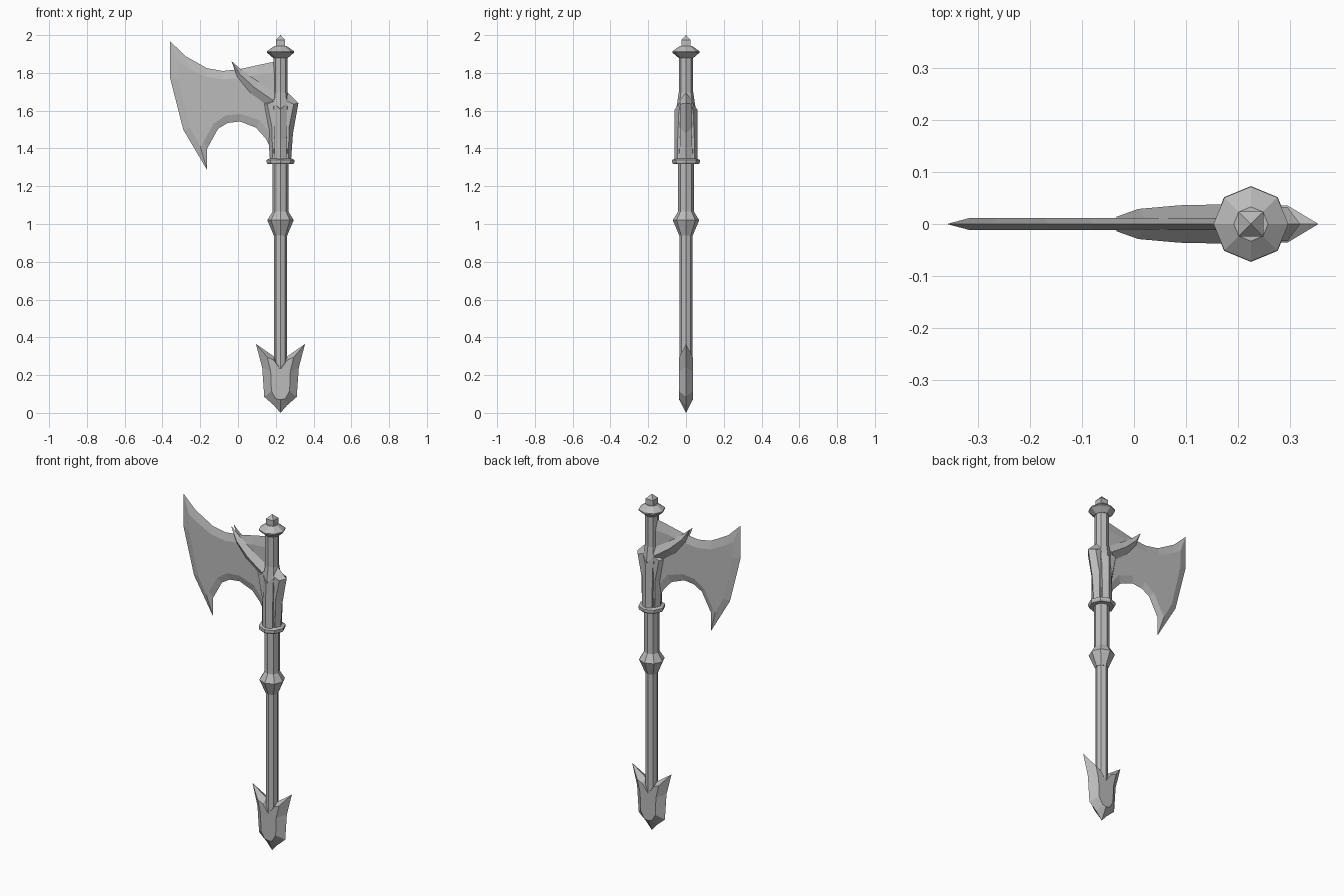
import bpy, bmesh, math
from mathutils import Matrix

cube = bpy.data.objects.get("Cube")
if cube:
    bpy.data.objects.remove(cube)

AXIS = 0.225  # x of the shaft

steel = bpy.data.materials.new("grey steel")
steel.use_nodes = True
GREY = (0.5, 0.5, 0.5, 1)
steel.diffuse_color = GREY
steel.node_tree.nodes["Principled BSDF"].inputs["Base Color"].default_value = GREY


def finish(name, bm, matrix=Matrix()):
    bmesh.ops.transform(bm, matrix=matrix, verts=bm.verts)
    bmesh.ops.recalc_face_normals(bm, faces=bm.faces)
    mesh = bpy.data.meshes.new(name)
    bm.to_mesh(mesh)
    bm.free()
    mesh.materials.append(steel)
    obj = bpy.data.objects.new(name, mesh)
    bpy.context.collection.objects.link(obj)
    return obj


def loft(name, rings, matrix=Matrix()):
    """Join equal rings of points with quads and cap both ends."""
    bm = bmesh.new()
    loops = [[bm.verts.new(p) for p in ring] for ring in rings]
    n = len(loops[0])
    for a, b in zip(loops, loops[1:]):
        for i in range(n):
            j = (i + 1) % n
            bm.faces.new((a[i], a[j], b[j], b[i]))
    bm.faces.new(loops[0])
    bm.faces.new(loops[-1])
    return finish(name, bm, matrix)


def turned(name, profile, sides=8, turn=0.0):
    rings = [[(r * math.cos(turn + math.tau * i / sides),
               r * math.sin(turn + math.tau * i / sides), z)
              for i in range(sides)] for r, z in profile]
    return loft(name, rings, Matrix.Translation((AXIS, 0, 0)))


def bevelled_plate(name, outer, inner, half, matrix=Matrix()):
    """Plate with a sharp rim in its middle plane and flat cheeks."""
    return loft(name, [[(x, -half, z) for x, z in inner],
                       [(x, 0, z) for x, z in outer],
                       [(x, half, z) for x, z in inner]], matrix)


# Shaft and its turned rings
turned("shaft", [(0.034, 0.1), (0.034, 0.96)])
turned("grip_knob", [(0.036, 0.94), (0.07, 1.02), (0.042, 1.065)])
turned("upper_shaft", [(0.042, 1.04), (0.042, 1.33)])
turned("socket_collar", [(0.068, 1.317), (0.073, 1.325), (0.073, 1.34), (0.055, 1.348)])
turned("socket_core", [(0.052, 1.34), (0.045, 1.5), (0.05, 1.62), (0.038, 1.7), (0.038, 1.89)])
turned("top_cap", [(0.04, 1.88), (0.072, 1.907), (0.072, 1.914), (0.033, 1.942)])
turned("finial", [(0.034, 1.935), (0.034, 1.975), (0.001, 2.0)], 4, math.pi / 4)

# Axe blade
blade_rim = [(0.21, 1.863), (0.10, 1.84), (0.01, 1.82), (-0.08, 1.81), (-0.165, 1.825),
             (-0.28, 1.89), (-0.36, 1.968), (-0.36, 1.775), (-0.29, 1.50), (-0.163, 1.285),
             (-0.163, 1.40), (-0.105, 1.505), (-0.055, 1.535), (0.01, 1.543),
             (0.095, 1.51), (0.145, 1.455), (0.20, 1.35)]
blade_cheek = [(0.21, 1.80), (0.10, 1.79), (0.01, 1.775), (-0.08, 1.765), (-0.17, 1.78),
               (-0.26, 1.825), (-0.315, 1.86), (-0.315, 1.765), (-0.255, 1.51), (-0.20, 1.41),
               (-0.185, 1.43), (-0.13, 1.53), (-0.065, 1.575), (0.015, 1.583),
               (0.115, 1.55), (0.17, 1.48), (0.21, 1.38)]
bevelled_plate("axe_blade", blade_rim, blade_cheek, 0.012)

# Ribs round the socket: long on the two sides, shallow front and back
side_rim = [(0, 1.34), (0.056, 1.34), (0.066, 1.48), (0.095, 1.64), (0.033, 1.70), (0, 1.70)]
side_cheek = [(0, 1.34), (0.042, 1.34), (0.045, 1.51), (0.07, 1.635), (0.033, 1.65), (0, 1.65)]
front_rim = [(0, 1.34), (0.062, 1.34), (0.061, 1.45), (0.06, 1.605), (0.033, 1.61), (0, 1.61)]
front_cheek = [(0, 1.34), (0.046, 1.34), (0.044, 1.45), (0.036, 1.64), (0.03, 1.64), (0, 1.64)]
for i, side in enumerate(("left", "back", "right", "front")):
    rim, cheek = (front_rim, front_cheek) if i % 2 else (side_rim, side_cheek)
    place = Matrix.Translation((AXIS, 0, 0)) @ Matrix.Rotation(i * math.pi / 2, 4, "Z")
    bevelled_plate(side + "_socket_rib", rim, cheek, 0.033, place)

# Curved horns hugging both cheeks of the blade: top, bottom, outward reach
horn = [((-0.034, 1.862), (-0.033, 1.858), 0.014), ((0.02, 1.815), (-0.003, 1.775), 0.029),
        ((0.11, 1.755), (0.065, 1.69), 0.036), ((0.21, 1.69), (0.16, 1.62), 0.038)]
for side, s in (("front", -1), ("back", 1)):
    loft(side + "_horn", [[(t[0], s * 0.01, t[1]),
                           ((t[0] + b[0]) / 2, s * y, (t[1] + b[1]) / 2),
                           (b[0], s * 0.01, b[1])] for t, b, y in horn])


# Flared pommel
def mirrored(half):
    return half + [(-x, z) for x, z in reversed(half[1:-1])]


pommel_rim = mirrored([(0, 0.24), (0.037, 0.30), (0.13, 0.365), (0.097, 0.24),
                       (0.086, 0.085), (0.035, 0.04), (0, 0.0)])
pommel_cheek = mirrored([(0, 0.23), (0.036, 0.28), (0.07, 0.295), (0.052, 0.22),
                         (0.048, 0.115), (0.025, 0.075), (0, 0.07)])
bevelled_plate("pommel", pommel_rim, pommel_cheek, 0.036, Matrix.Translation((AXIS, 0, 0)))
